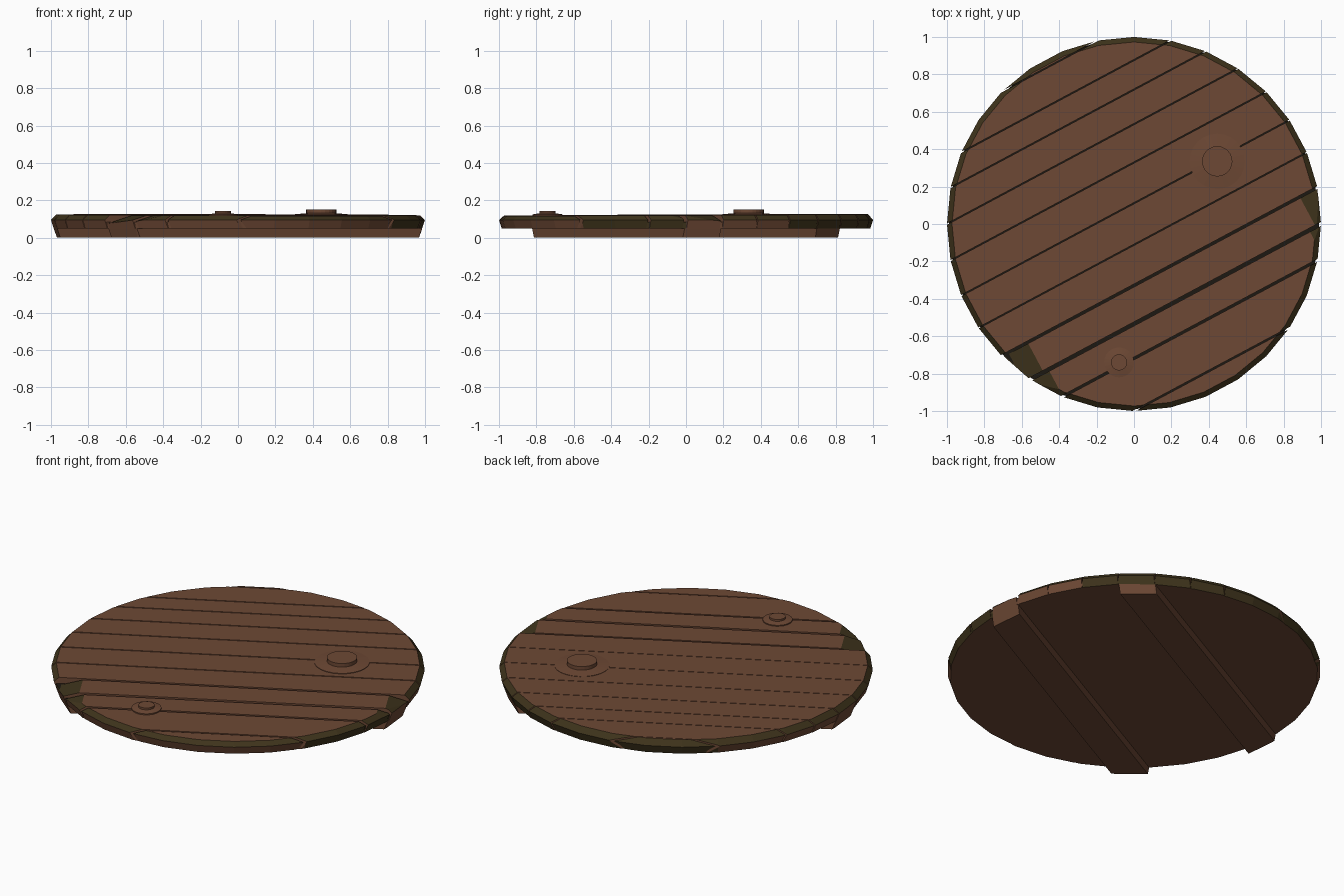
import bpy, bmesh, math
from mathutils import Vector

if "Cube" in bpy.data.objects:
    bpy.data.objects.remove(bpy.data.objects["Cube"])

STEP = math.radians(11.25)                 # 32-sided outline
ANG = 2.5 * STEP                           # direction the planks run
U = Vector((math.cos(ANG), math.sin(ANG), 0))
N = Vector((-math.sin(ANG), math.cos(ANG), 0))


def material(name, rgb):
    m = bpy.data.materials.new(name)
    m.diffuse_color = (*rgb, 1)
    m.use_nodes = True
    m.node_tree.nodes["Principled BSDF"].inputs["Base Color"].default_value = m.diffuse_color
    return m


WOOD = material("brown_wood", (0.155, 0.066, 0.035))
MOSS = material("dark_moss", (0.048, 0.033, 0.011))
SEAM = material("seam_shadow", (0.012, 0.009, 0.006))


def finish(bm, name, mats):
    bmesh.ops.recalc_face_normals(bm, faces=bm.faces[:])
    me = bpy.data.meshes.new(name)
    bm.to_mesh(me)
    bm.free()
    for m in mats:
        me.materials.append(m)
    ob = bpy.data.objects.new(name, me)
    bpy.context.collection.objects.link(ob)
    return ob


def stack(rings, sides=32, centre=(0, 0)):
    """Closed solid from (radius, z) rings; one material index per band."""
    bm = bmesh.new()
    loops = []
    for r, z in rings:
        loops.append([bm.verts.new((centre[0] + r * math.cos(2 * math.pi * i / sides),
                                    centre[1] + r * math.sin(2 * math.pi * i / sides), z))
                      for i in range(sides)])
    bm.faces.new(loops[0][::-1])
    bm.faces.new(loops[-1])
    for a, b in zip(loops, loops[1:]):
        for i in range(sides):
            j = (i + 1) % sides
            bm.faces.new((a[i], a[j], b[j], b[i]))
    bm.normal_update()
    return bm


def slice_off(bm, point, normal, mat=0):
    """Cut away everything on the normal side and cap the hole."""
    res = bmesh.ops.bisect_plane(bm, geom=bm.verts[:] + bm.edges[:] + bm.faces[:], dist=1e-5,
                                 plane_co=point, plane_no=normal, clear_outer=True)
    edges = [e for e in res["geom_cut"] if isinstance(e, bmesh.types.BMEdge)]
    for f in bmesh.ops.contextual_create(bm, geom=edges)["faces"]:
        f.material_index = mat
    bm.normal_update()


def paint_rim(bm):
    # mossy bevel all round, mossy wall on the north-east and a short front stretch
    for f in bm.faces:
        c = f.calc_center_median()
        a = math.degrees(math.atan2(c.y, c.x))
        if 0.1 < f.normal.z < 0.95:
            f.material_index = 1
        elif abs(f.normal.z) < 0.5 and (30 < a < 135 or -34 < a < -5):
            f.material_index = 1


# backing disc under the planks: its top shows in the gaps
bm = stack([(0.983, 0.05), (0.99, 0.085)])
paint_rim(bm)
for f in bm.faces:
    if f.normal.z > 0.9:
        f.material_index = 2
finish(bm, "backing_disc", [WOOD, MOSS, SEAM])

# top planks: seams join vertices of the outline
seams = [(1.1, 0), (0.957, .006), (0.773, .006), (0.634, .006), (0.471, .006), (0.290, .006),
         (0.098, .006), (-0.098, .006), (-0.290, .014), (-0.471, .019), (-0.634, .013),
         (-0.882, .009), (-1.1, 0)]
# worn plank ends: plank number -> (end side, distance along, slope drop)
worn = {8: [(1, 0.85), (-1, 0.80)], 9: [(1, 0.81), (-1, 0.77)]}
for k in range(len(seams) - 1):
    (hi, gh), (lo, gl) = seams[k], seams[k + 1]
    top = 0.122 + 0.005 * (hi + lo) / 2
    bm = stack([(0.985, 0.05), (1.0, 0.095), (0.973, top)])
    paint_rim(bm)
    slice_off(bm, N * (hi - gh / 2), N)
    slice_off(bm, N * (lo + gl / 2), -N)
    for side, dist in worn.get(k, []):
        slice_off(bm, U * side * dist + Vector((0, 0, top)),
                  Vector((U.x * side * 0.3, U.y * side * 0.3, 1)).normalized(), 1)
    finish(bm, "plank_%02d" % (k + 1), [WOOD, MOSS])

# two battens across the underside
for name, d in (("front_batten", -0.3805), ("back_batten", 0.3805)):
    bm = stack([(0.968, 0.0), (0.985, 0.05)])
    slice_off(bm, N * (d + 0.09), N)
    slice_off(bm, N * (d - 0.09), -N)
    finish(bm, name, [WOOD])

# round knobs, each on a shallow flared plate
for name, c, r, flare, z in (("large_knob", (0.445, 0.335), 0.081, 0.148, 0.152),
                             ("small_knob", (-0.08, -0.74), 0.043, 0.08, 0.142)):
    bm = stack([(flare, 0.11), (flare, 0.125), (r, 0.131), (r, z)], 24, c)
    finish(bm, name, [WOOD])
